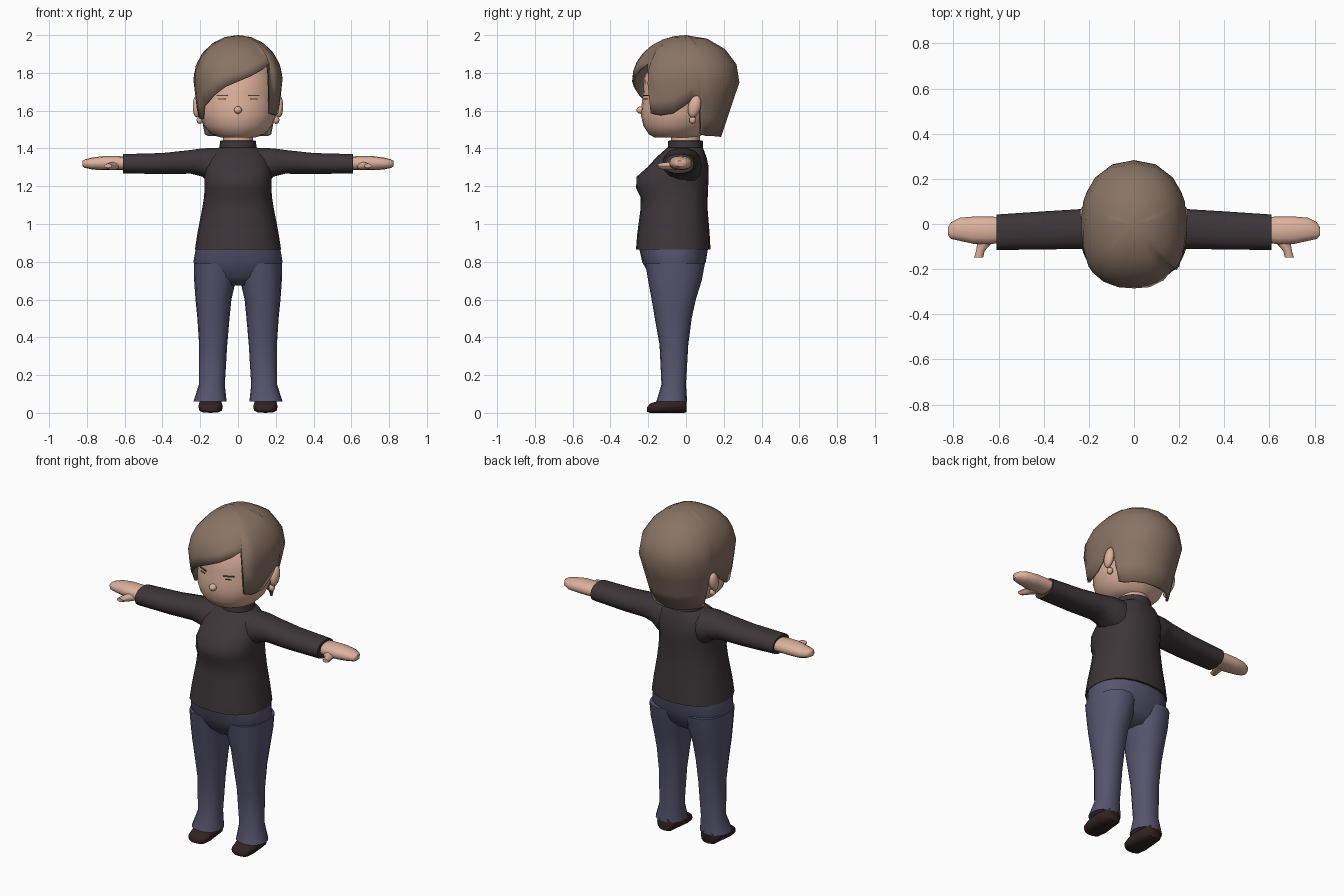
import bpy, bmesh, math
from mathutils import Matrix, Vector


def material(name, rgb):
    m = bpy.data.materials.new(name)
    m.diffuse_color = (*rgb, 1)
    return m


HAIR = material("brown hair", (0.254, 0.174, 0.130))
SKIN = material("skin", (0.730, 0.445, 0.337))
KNIT = material("dark sweater", (0.048, 0.037, 0.042))
DENIM = material("blue trousers", (0.093, 0.089, 0.156))
LEATHER = material("dark shoes", (0.032, 0.016, 0.016))
LASH = material("dark lashes", (0.10, 0.06, 0.045))


def finish(name, bm, mat, mirror=False, angle=50):
    bmesh.ops.recalc_face_normals(bm, faces=bm.faces)
    me = bpy.data.meshes.new(name)
    bm.to_mesh(me)
    bm.free()
    me.materials.append(mat)
    ob = bpy.data.objects.new(name, me)
    bpy.context.collection.objects.link(ob)
    bpy.ops.object.select_all(action='DESELECT')
    ob.select_set(True)
    bpy.context.view_layer.objects.active = ob
    bpy.ops.object.shade_smooth_by_angle(angle=math.radians(angle))
    if mirror:
        ob.modifiers.new("mirror", 'MIRROR')
    return ob


def loft(name, axis, rings, mat, sides=16, n=2.0, mirror=False):
    """Skin rounded sections; each ring = (position, a_min, a_max, b_min, b_max)."""
    bm = bmesh.new()
    loops = []
    for p, a0, a1, b0, b1 in rings:
        loop = []
        for i in range(sides):
            t = 2 * math.pi * i / sides
            c, s = math.cos(t), math.sin(t)
            a = (a0 + a1) / 2 + (a1 - a0) / 2 * math.copysign(abs(c) ** (2 / n), c)
            b = (b0 + b1) / 2 + (b1 - b0) / 2 * math.copysign(abs(s) ** (2 / n), s)
            co = {'x': (p, a, b), 'y': (a, p, b), 'z': (a, b, p)}[axis]
            loop.append(bm.verts.new(co))
        loops.append(loop)
    for l0, l1 in zip(loops, loops[1:]):
        for i in range(sides):
            j = (i + 1) % sides
            bm.faces.new((l0[i], l0[j], l1[j], l1[i]))
    bm.faces.new(loops[0])
    bm.faces.new(loops[-1])
    return finish(name, bm, mat, mirror)


def ball(name, loc, size, mat, tilt=0, mirror=False):
    bm = bmesh.new()
    m = Matrix.Translation(loc) @ Matrix.Rotation(tilt, 4, 'X') @ Matrix.Diagonal((*size, 1))
    bmesh.ops.create_uvsphere(bm, u_segments=10, v_segments=7, radius=1, matrix=m)
    return finish(name, bm, mat, mirror)


# Sweater body with high collar
loft("sweater_body", 'z', [
    (0.865, -.228, .228, -.265, .13), (0.95, -.215, .215, -.258, .125),
    (1.07, -.192, .192, -.242, .115), (1.14, -.18, .18, -.24, .115),
    (1.19, -.177, .177, -.264, .117), (1.25, -.178, .178, -.262, .12),
    (1.30, -.178, .178, -.205, .12), (1.35, -.165, .165, -.16, .11),
    (1.39, -.135, .135, -.115, .095), (1.405, -.10, .10, -.098, .09)], KNIT, 20, 2.3)
loft("collar", 'z', [
    (1.38, -.10, .10, -.098, .092), (1.44, -.095, .095, -.094, .09),
    (1.443, -.082, .082, -.08, .078)], KNIT, 16)

# Sleeves
loft("sleeve", 'x', [
    (0.08, -.11, .08, 1.22, 1.405), (0.15, -.125, .085, 1.215, 1.404),
    (0.19, -.115, .075, 1.25, 1.402), (0.25, -.11, .065, 1.265, 1.393),
    (0.40, -.113, .056, 1.263, 1.377), (0.61, -.115, .042, 1.267, 1.371)],
    KNIT, 14, 2.3, True)

# Hands with thumbs
loft("hand", 'x', [
    (0.57, -.08, .03, 1.285, 1.355), (0.64, -.09, .033, 1.285, 1.36),
    (0.71, -.088, .033, 1.285, 1.36), (0.77, -.075, .028, 1.288, 1.352),
    (0.81, -.066, .008, 1.297, 1.342), (0.824, -.05, -.015, 1.305, 1.335)],
    SKIN, 12, 2.3, True)
loft("thumb", 'y', [
    (-.05, .615, .70, 1.285, 1.335), (-.09, .635, .695, 1.285, 1.328),
    (-.12, .662, .70, 1.288, 1.325), (-.148, .668, .708, 1.297, 1.32)],
    SKIN, 8, 2, True)

# Trousers
loft("trouser_seat", 'z', [
    (0.675, -.10, .10, -.14, .03), (0.72, -.205, .205, -.19, .07),
    (0.80, -.236, .236, -.232, .105), (0.88, -.222, .222, -.25, .118)], DENIM, 20, 2.3)
loft("trouser_leg", 'z', [
    (0.06, .06, .236, -.157, .006), (0.15, .07, .207, -.13, 0),
    (0.36, .057, .206, -.14, .012), (0.50, .045, .215, -.165, .03),
    (0.60, .035, .225, -.182, .052), (0.70, .012, .232, -.20, .083),
    (0.79, .0, .234, -.215, .10)], DENIM, 16, 2.3, True)

# Shoes
loft("shoe", 'y', [
    (-.206, .115, .175, .006, .03), (-.19, .09, .20, .0, .05),
    (-.14, .08, .21, .0, .065), (-.06, .085, .207, .0, .085),
    (-.01, .092, .20, .0, .085), (.002, .105, .185, .004, .08)], LEATHER, 12, 3, True)

# Neck, head, nose, ears and earrings
loft("neck", 'z', [(1.40, -.08, .08, -.08, .075), (1.50, -.08, .08, -.08, .075)], SKIN)
loft("head", 'z', [
    (1.457, -.09, .09, -.165, .06), (1.475, -.14, .14, -.197, .09),
    (1.52, -.182, .182, -.226, .13), (1.58, -.204, .204, -.239, .165),
    (1.64, -.21, .21, -.234, .19), (1.70, -.208, .208, -.226, .20),
    (1.78, -.195, .195, -.222, .20), (1.86, -.155, .155, -.165, .16),
    (1.92, -.08, .08, -.08, .08)], SKIN, 24)
ball("nose", (0, -.237, 1.603), (.022, .026, .02), SKIN)
ball("ear", (.217, .045, 1.622), (.024, .034, .06), SKIN, -.25, True)
ball("earring", (.202, .035, 1.55), (.018, .018, .02), SKIN, 0, True)

# Closed eyes: thin lash plates lying on the face
for name, z, y, w, h in (("upper_lash", 1.68, -.209, .062, .007),
                         ("lower_lash", 1.662, -.211, .04, .005)):
    bm = bmesh.new()
    m = (Matrix.Translation((.085, y, z)) @ Matrix.Rotation(math.radians(25), 4, 'Z')
         @ Matrix.Diagonal((w, .008, h, 1)))
    bmesh.ops.create_cube(bm, size=1, matrix=m)
    finish(name, bm, LASH, True)

# Hair: one cap whose rim height follows the swept fringe, side locks and nape.
# Each pair = (degrees round from the front towards +x, rim height)
RIM = [(-180, 1.46), (-160, 1.462), (-140, 1.465), (-124, 1.465), (-114, 1.475),
       (-109, 1.655), (-98, 1.655), (-84, 1.61), (-66, 1.56), (-54, 1.555), (-47, 1.62),
       (-40, 1.635), (-28, 1.68), (-14, 1.725), (0, 1.755), (14, 1.785), (28, 1.82),
       (39, 1.85), (43, 1.585), (56, 1.575), (72, 1.585), (86, 1.62), (98, 1.655),
       (109, 1.66), (114, 1.475), (124, 1.465), (140, 1.465), (160, 1.462)]
MID, DOME, ROWS = 1.76, .24, 7


def hair_point(deg, a):
    t = math.radians(deg)
    s, c = math.sin(t), math.cos(t)
    n = 2.6 if c > 0 else 2.2
    r = ((abs(s) / .236) ** n + (abs(c) / .286) ** n) ** (-1 / n)
    if a < math.pi / 2:
        z, k = MID + DOME * math.cos(a), math.sin(a)
    else:
        z = MID - (a - math.pi / 2) * DOME
        k = 1 - (MID - z) / .3 * (.15 + .2 * max(0, -c))
    return Vector((r * k * s, -r * k * c, z))


bm = bmesh.new()
top = bm.verts.new((0, 0, MID + DOME))
cols = []
for deg, z in RIM:
    d = (z - MID) / DOME
    end = math.acos(d) if d > 0 else math.pi / 2 - d
    cols.append([bm.verts.new(hair_point(deg, end * k / ROWS)) for k in range(1, ROWS + 1)])
for c0, c1 in zip(cols, cols[1:] + cols[:1]):
    bm.faces.new((top, c0[0], c1[0]))
    for k in range(ROWS - 1):
        bm.faces.new((c0[k], c0[k + 1], c1[k + 1], c1[k]))
hair = finish("hair", bm, HAIR, angle=60)
shell = hair.modifiers.new("thickness", 'SOLIDIFY')
shell.thickness = .014
shell.offset = -1
